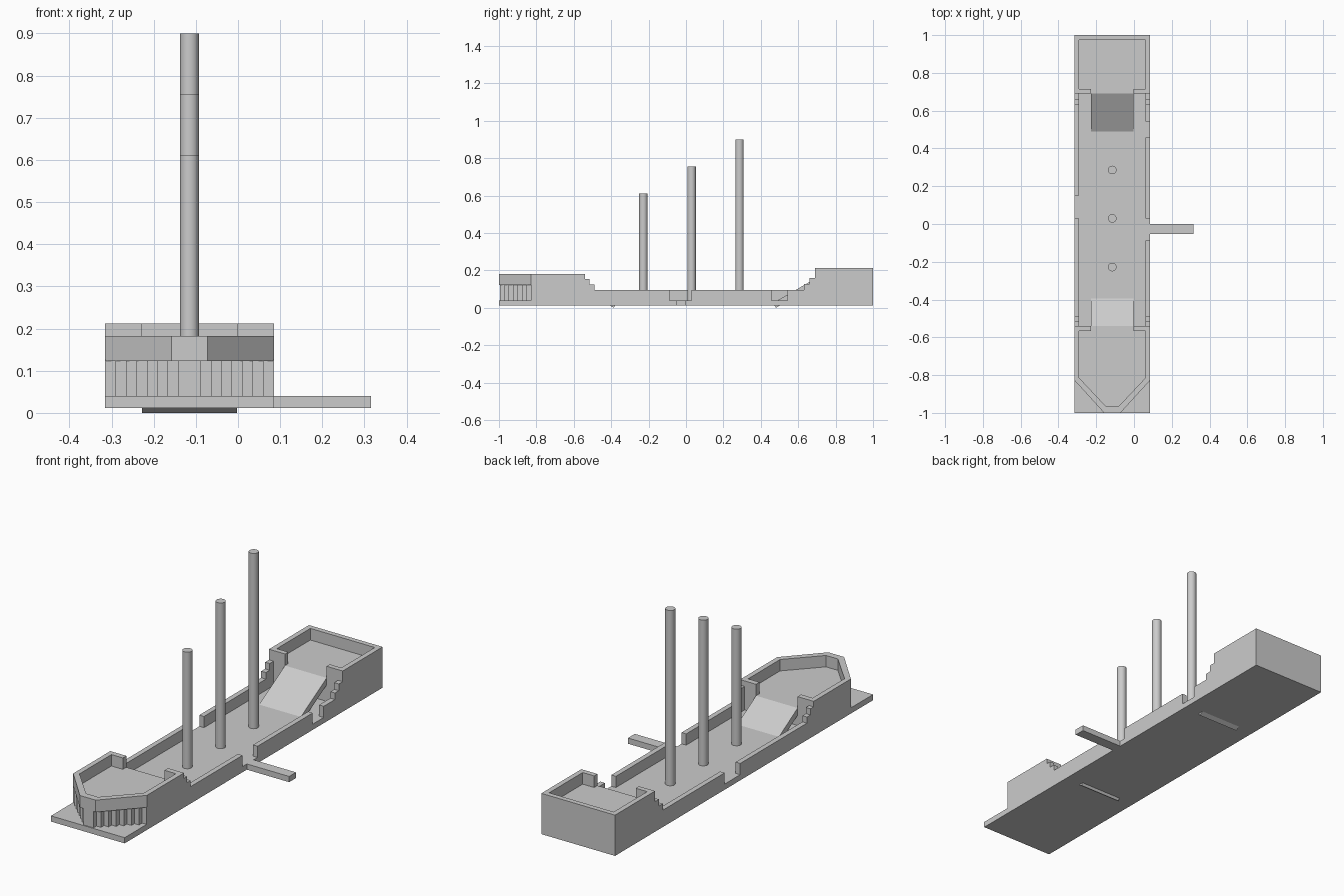
import bpy, bmesh
from mathutils import Vector

if "Cube" in bpy.data.objects:
    bpy.data.objects.remove(bpy.data.objects["Cube"])

XL, XR, CX = -0.315, 0.085, -0.115    # hull sides and centre line
T = 0.025                             # wall thickness
Z0, ZD, ZW = 0.012, 0.04, 0.095       # hull bottom, main deck, rail top


def extrude(name, pts, vec):
    """Prism from a closed 3D outline swept along vec."""
    bm = bmesh.new()
    f = bm.faces.new([bm.verts.new(p) for p in pts])
    r = bmesh.ops.extrude_face_region(bm, geom=[f])
    vs = [v for v in r["geom"] if isinstance(v, bmesh.types.BMVert)]
    bmesh.ops.translate(bm, verts=vs, vec=vec)
    bmesh.ops.recalc_face_normals(bm, faces=bm.faces)
    me = bpy.data.meshes.new(name)
    bm.to_mesh(me)
    bm.free()
    ob = bpy.data.objects.new(name, me)
    bpy.context.collection.objects.link(ob)
    return ob


def plan(name, pts, z0, z1):
    return extrude(name, [(x, y, z0) for x, y in pts], (0, 0, z1 - z0))


def box(name, x0, x1, y0, y1, z0, z1):
    return plan(name, [(x0, y0), (x1, y0), (x1, y1), (x0, y1)], z0, z1)


def mirror_x(pts):
    """Close a left-hand outline with its mirror image about the centre line."""
    return pts + [(2 * CX - x, y) for x, y in reversed(pts)]


# Hull slab and gangplank
box("hull_base", XL, XR, -1, 1, Z0, ZD)
box("gangplank", XR, 0.315, -0.053, 0, Z0, ZD)

# Side rails with boarding gaps
for y0, y1 in ((-0.54, 0.03), (0.15, 0.69)):
    box("left_rail", XL, XL + T, y0, y1, ZD, ZW)
for y0, y1 in ((-0.54, -0.087), (0.03, 0.458), (0.543, 0.69)):
    box("right_rail", XR - T, XR, y0, y1, ZD, ZW)

# Stepped rail ends climbing to both castles
for x in (XL, XR - T):
    for y0, y1, h in ((-0.54, -0.515, 0.155), (-0.515, -0.488, 0.125),
                      (0.66, 0.69, 0.16), (0.63, 0.66, 0.127)):
        box("rail_step", x, x + T, y0, y1, ZW, h)

# Stern castle: solid body, U-shaped parapet open at the ramp
SD, SH = 0.155, 0.212
box("stern_body", XL, XR, 0.69, 1, ZD, SD)
plan("stern_parapet", mirror_x([
    (-0.228, 0.69), (XL, 0.69), (XL, 1)])[:3] + [
    (XR, 1), (XR, 0.69), (-0.002, 0.69), (-0.002, 0.715), (XR - T, 0.715),
    (XR - T, 0.975), (XL + T, 0.975), (XL + T, 0.715), (-0.228, 0.715)], SD, SH)

# Bow body with stair-stepped sides under the overhanging parapet
BD, BH = 0.126, 0.182
left = [(XL, -0.54), (XL, -0.83)]
for i in range(1, 8):
    x = XL + 0.0247 * i
    left += [(x, -0.83 - 0.0236 * (i - 1)), (x, -0.83 - 0.0236 * i)]
plan("bow_body", mirror_x(left), ZD, BD)

# Bow parapet, following the pointed plan
outer = mirror_x([(-0.228, -0.54), (XL, -0.54), (XL, -0.828), (-0.158, -1)])
inner = mirror_x([(-0.228, -0.567), (XL + T, -0.567), (XL + T, -0.815), (-0.147, -0.967)])
plan("bow_parapet", outer + inner[::-1], BD, BH)
# Thin deck closing the overhang
plan("bow_deck", mirror_x([(XL, -0.56), (XL, -0.828), (-0.158, -1)]), BD - 0.003, BD)


# Ramps: tilted slabs whose lower corner pokes through the hull
def ramp(name, foot, head):
    d = (Vector(head) - Vector(foot)).normalized()
    n = Vector((-d.y, d.x)) if d.x > 0 else Vector((d.y, -d.x))
    low = Vector(foot) - d * (foot[1] - 0.026) / d.y
    top = Vector(head)
    prof = [low, top, top - n * 0.03, low - n * 0.03]
    extrude(name, [(-0.228, p.x, p.y) for p in prof], (0.226, 0, 0))


ramp("stern_ramp", (0.49, ZD), (0.69, SD))
ramp("bow_ramp", (-0.395, ZD), (-0.54, BD))

# Masts
for y, h in ((-0.228, 0.612), (0.03, 0.755), (0.286, 0.9)):
    bpy.ops.mesh.primitive_cylinder_add(vertices=32, radius=0.0225, depth=h - ZD,
                                        location=(CX, y, (h + ZD) / 2))
    bpy.context.object.name = "mast"
    bpy.ops.object.shade_smooth_by_angle()
